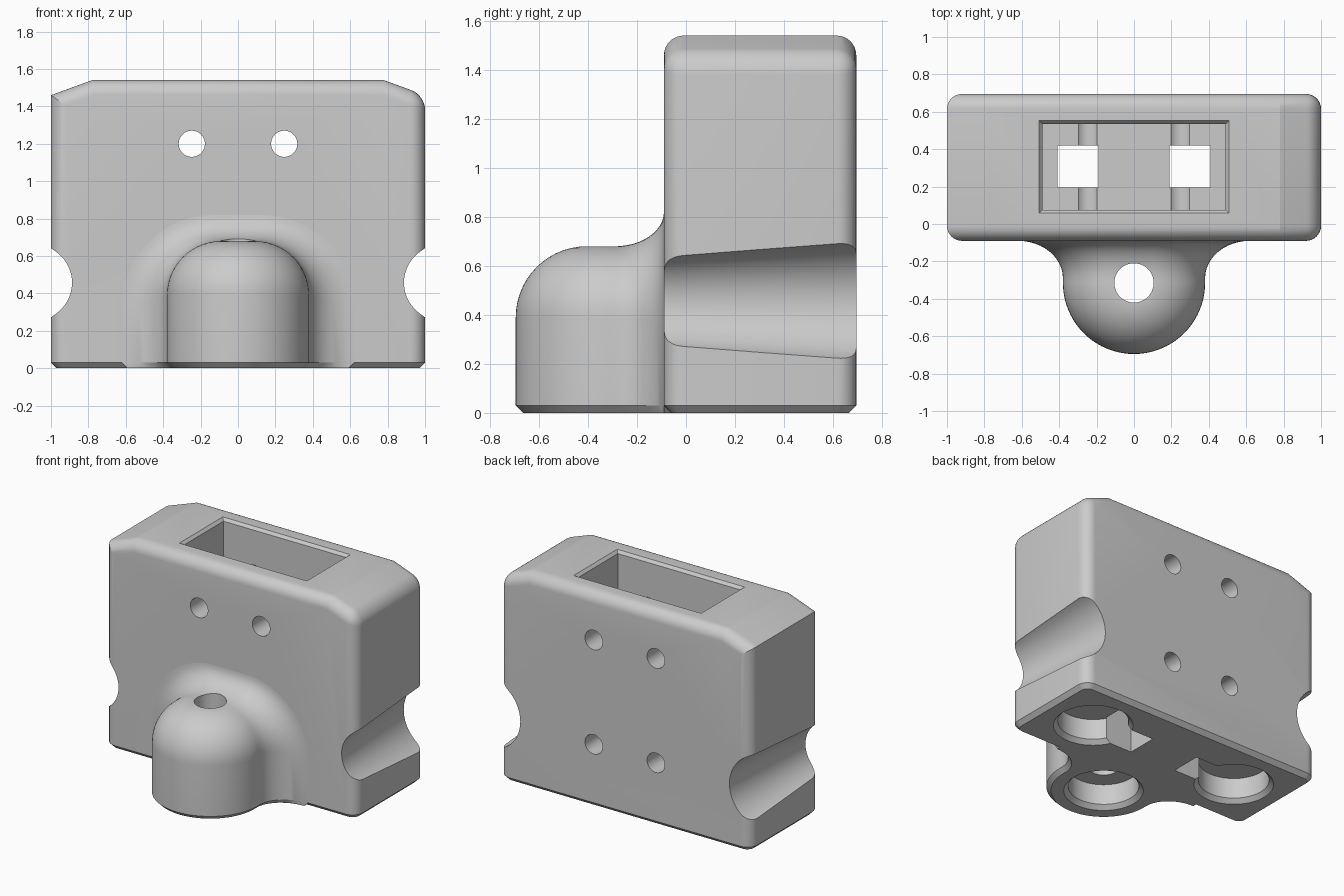
import bpy, bmesh
from math import sin, cos, pi, radians

cube = bpy.data.objects.get("Cube")
if cube:
    bpy.data.objects.remove(cube, do_unlink=True)

FRONT, BACK, TOP = -0.09, 0.695, 1.54
BOSS_Y = -0.315
POCKET_Y = 0.305

grey = bpy.data.materials.new("light_grey_plastic")
grey.use_nodes = True
grey.diffuse_color = (0.6, 0.6, 0.6, 1)
grey.node_tree.nodes["Principled BSDF"].inputs["Base Color"].default_value = (0.6, 0.6, 0.6, 1)


def to_object(name, bm):
    bmesh.ops.recalc_face_normals(bm, faces=bm.faces)
    mesh = bpy.data.meshes.new(name)
    bm.to_mesh(mesh)
    bm.free()
    obj = bpy.data.objects.new(name, mesh)
    bpy.context.collection.objects.link(obj)
    mesh.materials.append(grey)
    return obj


def combine(target, tool, operation="DIFFERENCE"):
    """Apply a boolean and remove the tool."""
    mod = target.modifiers.new("boolean", "BOOLEAN")
    mod.operation, mod.object, mod.solver = operation, tool, "EXACT"
    bpy.context.view_layer.objects.active = target
    bpy.ops.object.modifier_apply(modifier=mod.name)
    bpy.data.objects.remove(tool, do_unlink=True)


def box(name, lo, hi, flare=0):
    """Box between two corners, its top widened by flare."""
    bm = bmesh.new()
    bmesh.ops.create_cube(bm, size=1)
    for v in bm.verts:
        side = [1 if c > 0 else -1 for c in v.co]
        grow = flare if side[2] > 0 else 0
        v.co = [(hi[i] if side[i] > 0 else lo[i]) + (side[i] * grow if i < 2 else 0)
                for i in range(3)]
    return to_object(name, bm)


def round_tool(name, start, length, r1, r2, along_y=False):
    """Cylinder or cone running up, or towards the back."""
    bm = bmesh.new()
    bmesh.ops.create_cone(bm, cap_ends=True, segments=64, radius1=r1, radius2=r2, depth=length)
    for v in bm.verts:
        x, y, z = v.co
        z += length / 2
        v.co = (x, z, -y) if along_y else (x, y, z)
        v.co.x += start[0]
        v.co.y += start[1]
        v.co.z += start[2]
    return to_object(name, bm)


# Main block: front outline with sloped shoulders, extruded to the back
bm = bmesh.new()
outline = [(-1, 0), (1, 0), (1, 1.46), (0.78, TOP), (-0.78, TOP), (-1, 1.46)]
face = bm.faces.new([bm.verts.new((x, FRONT, z)) for x, z in outline])
ext = bmesh.ops.extrude_face_region(bm, geom=[face])
for v in ext["geom"]:
    if isinstance(v, bmesh.types.BMVert):
        v.co.y = BACK
bmesh.ops.recalc_face_normals(bm, faces=bm.faces)


def is_rounded(e):
    a, b = e.verts[0].co, e.verts[1].co
    if abs(a.y - b.y) < 0.01:                  # front and back outline, except the base
        return max(a.z, b.z) > 0.1
    return a.x > 0.9 and a.z > 0.1             # one shoulder edge


bmesh.ops.bevel(bm, geom=[e for e in bm.edges if is_rounded(e)], offset=0.08,
                segments=8, profile=0.5, affect="EDGES", clamp_overlap=True)
base = [f for f in bm.faces if all(v.co.z < 0.001 for v in f.verts)]
base_edges = list({e for f in base for e in f.edges if sum(g in base for g in e.link_faces) == 1})
bmesh.ops.bevel(bm, geom=base_edges, offset=0.03, segments=1, affect="EDGES")
holder = to_object("holder_body", bm)


# Domed boss: upright profiles swept round the front and flared into the block
def profile(w, h, r):
    pts = [(w - 0.03, 0), (w, 0.03)]
    pts += [(w - r + r * cos(a), h - r + r * sin(a)) for a in (i * pi / 28 for i in range(15))]
    return pts + [(0, h)]


flare = [(BOSS_Y, 0)]
flare += [(-0.29 + 0.2 * sin(a), 1 - cos(a)) for a in (i * pi / 24 for i in range(13))]
flare.append((0, 1))
columns = []
for side in (1, -1):
    rows = []
    for y, d in flare:
        rows.append([(side * p, y, z) for p, z in profile(0.38 + 0.24 * d, 0.68 + 0.14 * d, 0.29 + 0.2 * d)])
    columns.append(rows)
arc = [[(p * cos(a), BOSS_Y - p * sin(a), z) for p, z in profile(0.38, 0.68, 0.29)]
       for a in (i * pi / 40 for i in range(1, 40))]
bm = bmesh.new()
grid = [[bm.verts.new(p) for p in col] for col in columns[0][::-1] + arc + columns[1]]
for c, d in zip(grid, grid[1:]):
    for j in range(len(c) - 1):
        bm.faces.new((c[j], d[j], d[j + 1], c[j + 1]))
bm.faces.new([c[0] for c in grid])
bm.faces.new(grid[0] + grid[-1][::-1])
bmesh.ops.remove_doubles(bm, verts=bm.verts, dist=0.0005)
combine(holder, to_object("boss", bm), "UNION")

# Open pocket in the top with a chamfered rim
combine(holder, box("pocket", (-0.49, 0.075, 0.4), (0.49, 0.535, 1.7)))
combine(holder, box("pocket_rim", (-0.49, 0.075, 1.52), (0.49, 0.535, 1.56), 0.035))

for s in (-1, 1):
    # Tapered side grips
    combine(holder, round_tool("side_grip", (s * 1.087, -0.2, 0.457), 1, 0.192, 0.2625, True))
    # Screw holes: upper ones go through, lower ones stop at the pocket's front wall
    combine(holder, round_tool("upper_hole", (s * 0.247, -0.3, 1.2), 1.2, 0.07, 0.07, True))
    combine(holder, round_tool("lower_hole", (s * 0.247, 0.075, 0.45), 0.8, 0.07, 0.07, True))
    # Square passages from the pocket to the base
    xs = sorted((s * 0.19, s * 0.41))
    combine(holder, box("passage", (xs[0], 0.195, -0.1), (xs[1], 0.42, 0.6)))

# Round sockets in the base with chamfered mouths
for x, y in ((-0.61, POCKET_Y), (0.61, POCKET_Y), (0, BOSS_Y)):
    combine(holder, round_tool("socket", (x, y, -0.1), 0.28, 0.235, 0.235))
    combine(holder, round_tool("socket_mouth", (x, y, -0.03), 0.06, 0.295, 0.235))

# Upright hole through the boss
combine(holder, round_tool("boss_hole", (0, BOSS_Y, -0.1), 1, 0.105, 0.105))

bpy.ops.object.select_all(action="DESELECT")
holder.select_set(True)
bpy.context.view_layer.objects.active = holder
bpy.ops.object.shade_smooth_by_angle(angle=radians(18))
